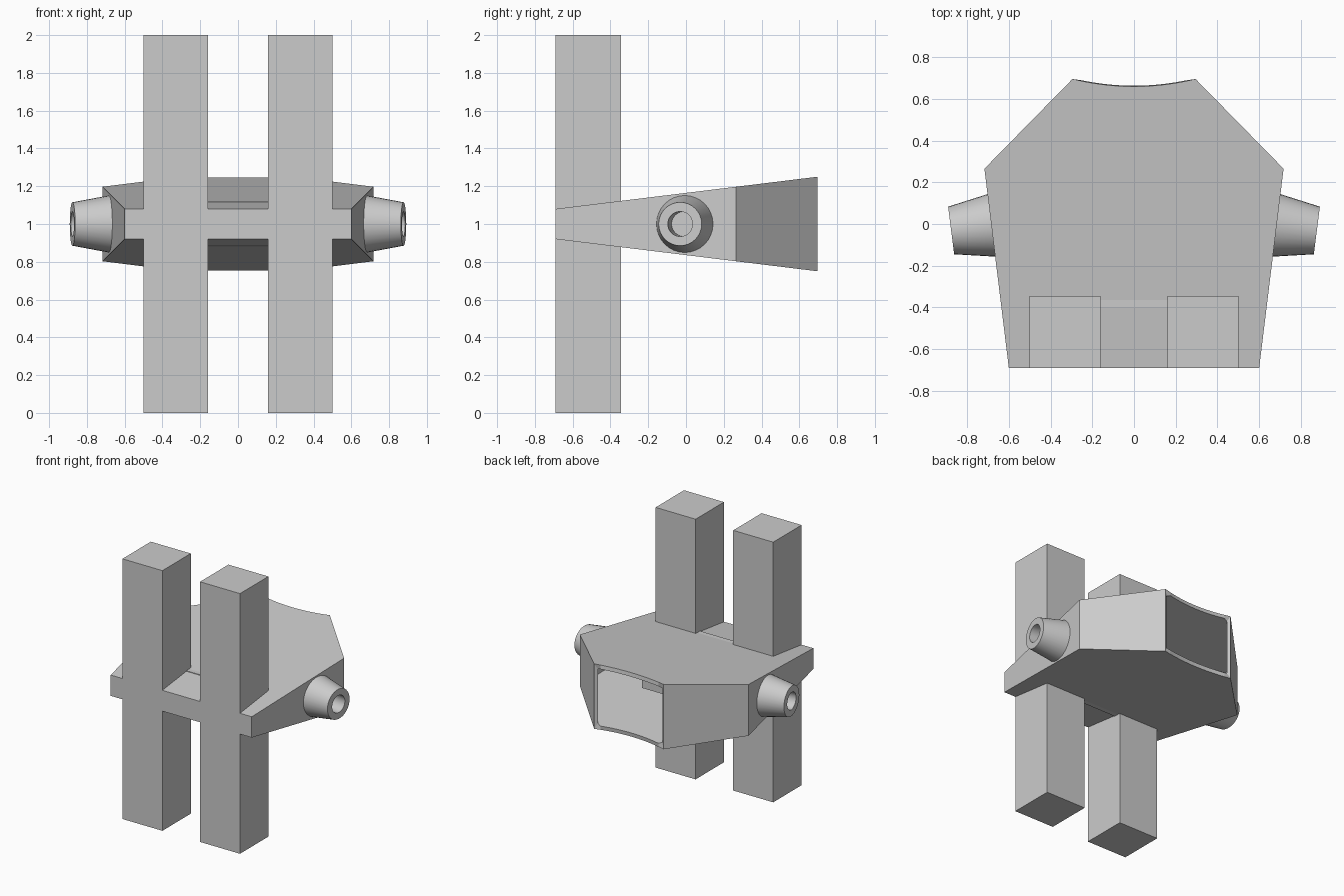
import bpy, bmesh, math
from mathutils import Vector

cube = bpy.data.objects.get("Cube")
if cube:
    bpy.data.objects.remove(cube, do_unlink=True)

grey = bpy.data.materials.new("plain_grey")
grey.use_nodes = True
COLOUR = (0.6, 0.6, 0.6, 1)
grey.diffuse_color = COLOUR
grey.node_tree.nodes["Principled BSDF"].inputs["Base Color"].default_value = COLOUR


def finish(bm, name):
    """Turn a bmesh into a named grey object."""
    bmesh.ops.recalc_face_normals(bm, faces=bm.faces)
    mesh = bpy.data.meshes.new(name)
    bm.to_mesh(mesh)
    bm.free()
    mesh.materials.append(grey)
    obj = bpy.data.objects.new(name, mesh)
    bpy.context.collection.objects.link(obj)
    return obj


def box(name, low, high):
    bm = bmesh.new()
    bmesh.ops.create_cube(bm, size=1)
    for v in bm.verts:
        v.co = [(a + b) / 2 + c * (b - a) for a, b, c in zip(low, high, v.co)]
    return finish(bm, name)


# Wedge-shaped body: open at the concave back, hollow inside
FRONT, BACK, MOUTH, SAG = -0.69, 0.695, 0.295, 0.036
outline = [(-0.6, FRONT), (0.6, FRONT), (0.717, 0.265), (MOUTH, BACK)]
SEGMENTS = 12
for i in range(1, SEGMENTS):
    t = 1 - 2 * i / SEGMENTS
    outline.append((MOUTH * t, BACK - SAG * (1 - t * t)))
outline += [(-MOUTH, BACK), (-0.717, 0.265)]


def half_height(y):
    return 0.08 + 0.17 * (y - FRONT) / (BACK - FRONT)


bm = bmesh.new()
top = [bm.verts.new((x, y, 1 + half_height(y))) for x, y in outline]
bottom = [bm.verts.new((x, y, 1 - half_height(y))) for x, y in outline]
bm.faces.new(top)
bm.faces.new(bottom[::-1])
count = len(outline)
for i in range(count):
    if 3 <= i < 3 + SEGMENTS:      # leave the back opening
        continue
    j = (i + 1) % count
    bm.faces.new((bottom[i], bottom[j], top[j], top[i]))
body = finish(bm, "body_shell")
shell = body.modifiers.new("wall_thickness", "SOLIDIFY")
shell.thickness = 0.03
shell.offset = -1
shell.use_even_offset = True

# Block inside the hollow body
box("inner_block", (-0.25, -0.4, 0.88), (0.25, 0.18, 1.12))

# Pillars and side nozzles, one per side
for side, label in ((1, "left"), (-1, "right")):
    xs = sorted((side * 0.16, side * 0.5))
    box(label + "_pillar", (xs[0], FRONT, 0), (xs[1], -0.345, 2))

    # Lathe rings: (distance along the axis, radius)
    profile = [(0, 0.152), (0.2, 0.115), (0.2, 0.066), (0.04, 0.066)]
    start = Vector((side * 0.678, -0.006, 1))
    axis = Vector((side * 0.992, -0.125, 0)).normalized()
    across = Vector((-axis.y, axis.x, 0))
    up = Vector((0, 0, 1))
    sides = 32
    bm = bmesh.new()
    rings = []
    for along, radius in profile:
        rings.append([bm.verts.new(start + axis * along + radius *
                      (across * math.cos(a) + up * math.sin(a)))
                      for a in (2 * math.pi * k / sides for k in range(sides))])
    for lower, upper in zip(rings, rings[1:]):
        for k in range(sides):
            n = (k + 1) % sides
            bm.faces.new((lower[k], lower[n], upper[n], upper[k]))
    bm.faces.new(rings[0])
    bm.faces.new(rings[-1])
    nozzle = finish(bm, label + "_nozzle")
    bpy.ops.object.select_all(action="DESELECT")
    nozzle.select_set(True)
    bpy.context.view_layer.objects.active = nozzle
    bpy.ops.object.shade_smooth_by_angle(angle=math.radians(35))
